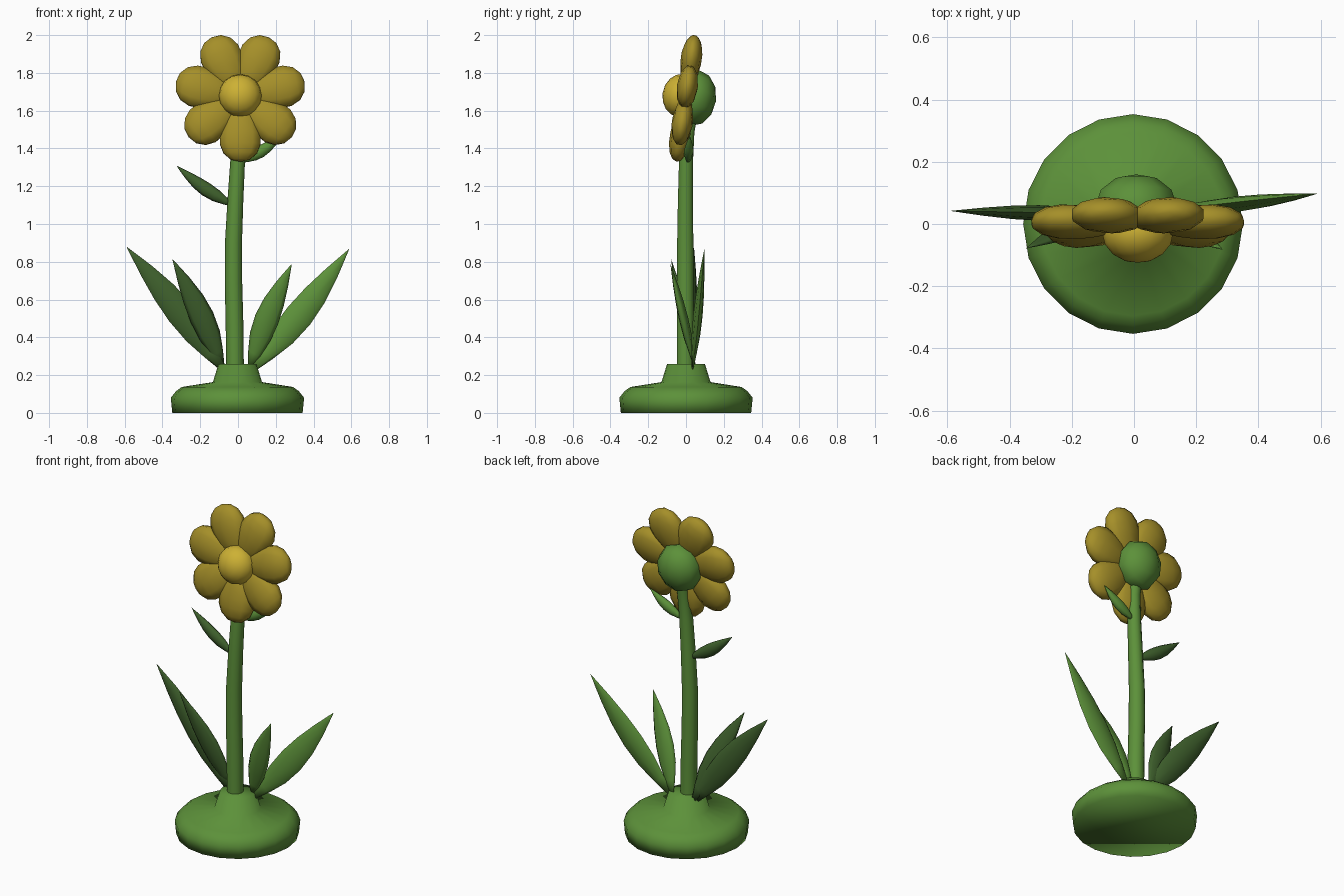
import bpy, bmesh, math
from mathutils import Vector, Matrix

if "Cube" in bpy.data.objects:
    bpy.data.objects.remove(bpy.data.objects["Cube"])


def material(name, rgb):
    m = bpy.data.materials.new(name)
    m.diffuse_color = (*rgb, 1)
    m.use_nodes = True
    m.node_tree.nodes["Principled BSDF"].inputs["Base Color"].default_value = m.diffuse_color
    return m


GREEN = material("leaf green", (0.108, 0.283, 0.042))
DARK = material("dark leaf green", (0.05, 0.12, 0.026))
GOLD = material("petal gold", (0.376, 0.275, 0.022))
YELLOW = material("centre yellow", (0.61, 0.44, 0.034))


def finish(bm, name, mat, angle=60):
    bmesh.ops.recalc_face_normals(bm, faces=bm.faces)
    me = bpy.data.meshes.new(name)
    bm.to_mesh(me)
    bm.free()
    me.materials.append(mat)
    ob = bpy.data.objects.new(name, me)
    bpy.context.collection.objects.link(ob)
    bpy.ops.object.select_all(action='DESELECT')
    ob.select_set(True)
    bpy.context.view_layer.objects.active = ob
    bpy.ops.object.shade_smooth_by_angle(angle=math.radians(angle))
    return ob


def loft(sections, sides, name, mat, angle=60):
    """Skin ellipses given as (centre, axis_u, axis_v), capped at both ends."""
    bm = bmesh.new()
    rings = []
    for c, u, v in sections:
        rings.append([bm.verts.new(c + u * math.cos(a) + v * math.sin(a))
                      for a in (2 * math.pi * i / sides for i in range(sides))])
    for lo, hi in zip(rings, rings[1:]):
        for i in range(sides):
            j = (i + 1) % sides
            bm.faces.new((lo[i], lo[j], hi[j], hi[i]))
    bm.faces.new(rings[0][::-1])
    bm.faces.new(rings[-1])
    return finish(bm, name, mat, angle)


def blade(name, mat, base, tip, width, thick, bow=0.0):
    """Pointed lens-section leaf, lying mostly in the front plane."""
    base, tip = Vector(base), Vector(tip)
    d = (tip - base).normalized()
    side = d.cross(Vector((0, 1, 0))).normalized()
    if side.z < 0:
        side = -side
    flat = d.cross(side)
    shape = [(0, .22), (.12, .55), (.28, .9), (.45, 1), (.62, .86),
             (.8, .52), (.92, .22), (1, .015)]
    sections = [(base.lerp(tip, t) + side * bow * math.sin(math.pi * t),
                 side * width / 2 * w, flat * thick / 2 * w) for t, w in shape]
    return loft(sections, 8, name, mat, 100)


X, Y = Vector((1, 0, 0)), Vector((0, 1, 0))

# Round mound with a neck
mound = [(0, .345), (.08, .353), (.115, .325), (.137, .295), (.163, .13), (.26, .1)]
loft([(Vector((-.003, 0, z)), X * r, Y * r) for z, r in mound], 20, "base", GREEN, 85)

# Gently bent stem running into the back of the flower
path = [(-.016, -.003, .22, .047), (-.018, -.004, .45, .047), (-.024, -.004, .7, .046),
        (-.024, -.004, .9, .045), (-.014, -.003, 1.12, .042), (-.002, 0, 1.33, .039),
        (.008, .01, 1.48, .036), (.012, .03, 1.6, .034)]
loft([(Vector((x, y, z)), X * r, Y * r) for x, y, z, r in path], 10, "stem", GREEN)

# Ground leaves: a long and a short one on each side, darker on the left
blade("long_leaf_left", DARK, (-.085, .03, .24), (-.588, .042, .877), .15, .05, .008)
blade("long_leaf_right", GREEN, (.09, .035, .24), (.587, .097, .866), .15, .05, -.012)
blade("short_leaf_left", DARK, (-.085, .045, .25), (-.346, -.078, .812), .13, .05, .012)
blade("short_leaf_right", GREEN, (.065, .045, .25), (.284, -.082, .787), .13, .05, .012)

# Small leaves on the stem
blade("stem_leaf_left", DARK, (-.03, 0, 1.10), (-.325, .01, 1.308), .075, .05, -.012)
blade("stem_leaf_right", GREEN, (.015, .01, 1.33), (.235, .02, 1.467), .065, .05, -.01)

# Flower head leans back a little
HEAD = Matrix.Translation((.012, 0, 1.676)) @ Matrix.Rotation(math.radians(-8), 4, 'X')


def ball(name, mat, offset, scale, seg, rings):
    """Sphere with its poles along the flower axis."""
    bm = bmesh.new()
    bmesh.ops.create_uvsphere(bm, u_segments=seg, v_segments=rings, radius=1)
    m = (HEAD @ Matrix.Translation(offset) @ Matrix.Diagonal((*scale, 1))
         @ Matrix.Rotation(math.pi / 2, 4, 'X'))
    bmesh.ops.transform(bm, matrix=m, verts=bm.verts)
    return finish(bm, name, mat)


ball("flower_centre", YELLOW, (0, -.03, 0), (.114, .095, .114), 16, 8)
ball("flower_back", GREEN, (-.005, .05, -.002), (.138, .111, .148), 10, 6)

# Seven plump petals, wider toward the tip
for k in range(7):
    bm = bmesh.new()
    bmesh.ops.create_uvsphere(bm, u_segments=10, v_segments=8, radius=1)
    for v in bm.verts:
        x, y, z = v.co
        taper = 1 + .23 * z
        v.co = (x * .113 * taper, y * .055 * taper, .195 + .155 * z)
    turn = Matrix.Rotation(math.pi + 2 * math.pi * k / 7, 4, 'Y')
    bmesh.ops.transform(bm, matrix=HEAD @ turn, verts=bm.verts)
    finish(bm, f"petal_{k + 1}", GOLD)
